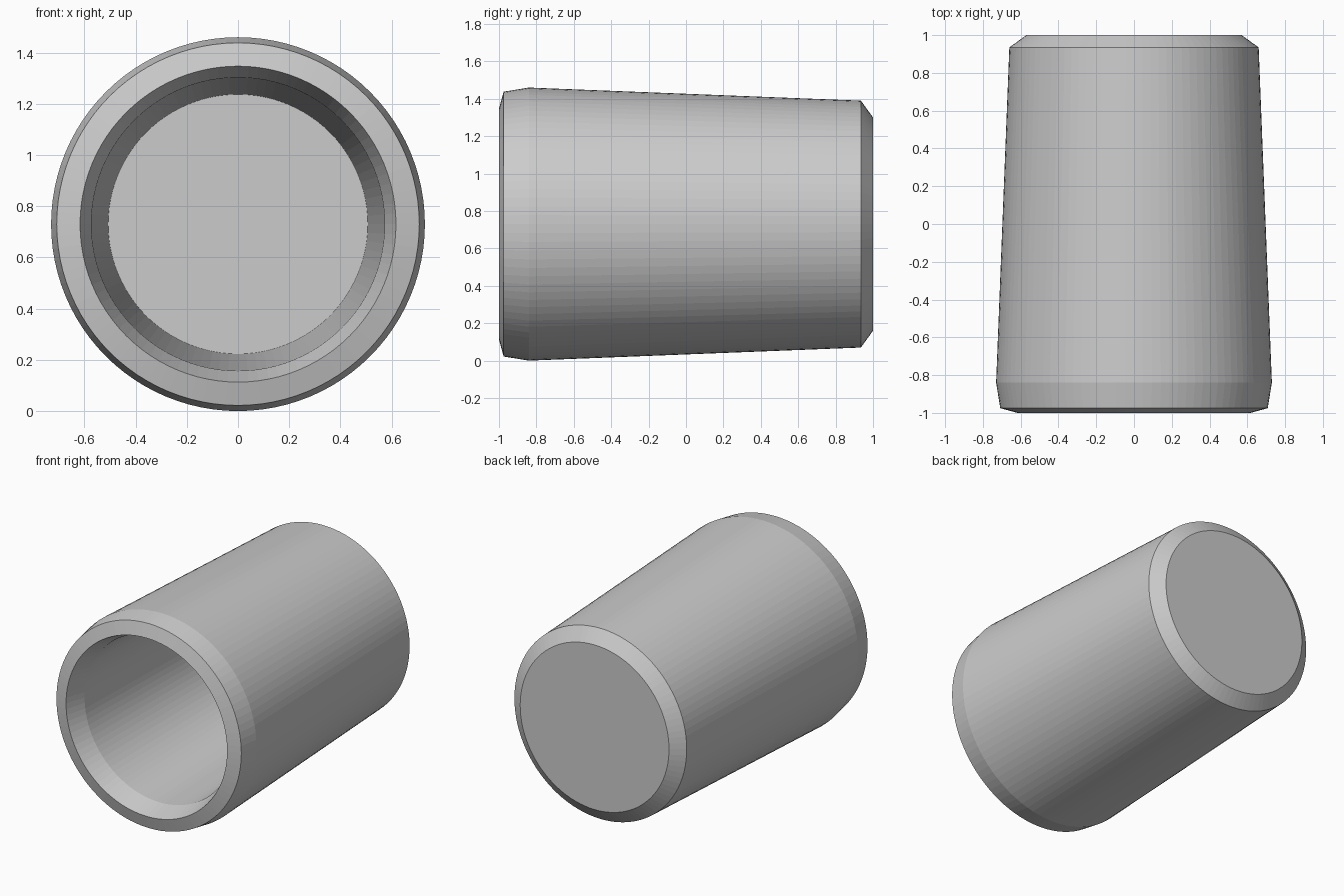
import bpy, bmesh, math

if "Cube" in bpy.data.objects:
    bpy.data.objects.remove(bpy.data.objects["Cube"])

SIDES = 96
CENTRE_Z = 0.73

# Profile of the cup as (radius, y): closed back, outer wall, rim, inner wall, floor
PROFILE = [(0.57, 1.0), (0.66, 0.935), (0.73, -0.84), (0.708, -0.975),
           (0.617, -1.0), (0.573, -0.86), (0.507, 0.87)]

grey = bpy.data.materials.new("plain grey")
grey.diffuse_color = (0.6, 0.6, 0.6, 1)
grey.use_nodes = True
grey.node_tree.nodes["Principled BSDF"].inputs["Base Color"].default_value = grey.diffuse_color

bm = bmesh.new()
rings = []
for r, y in PROFILE:
    rings.append([bm.verts.new((r * math.cos(2 * math.pi * i / SIDES), y,
                                CENTRE_Z + r * math.sin(2 * math.pi * i / SIDES)))
                  for i in range(SIDES)])

# Walls between neighbouring rings
for a, b in zip(rings, rings[1:]):
    for i in range(SIDES):
        j = (i + 1) % SIDES
        bm.faces.new((a[i], a[j], b[j], b[i]))

# Flat back and inner floor
bm.faces.new(rings[0])
bm.faces.new(rings[-1])
bmesh.ops.recalc_face_normals(bm, faces=bm.faces)

mesh = bpy.data.meshes.new("tapered_cup")
bm.to_mesh(mesh)
bm.free()
mesh.materials.append(grey)
cup = bpy.data.objects.new("tapered_cup", mesh)
bpy.context.collection.objects.link(cup)
